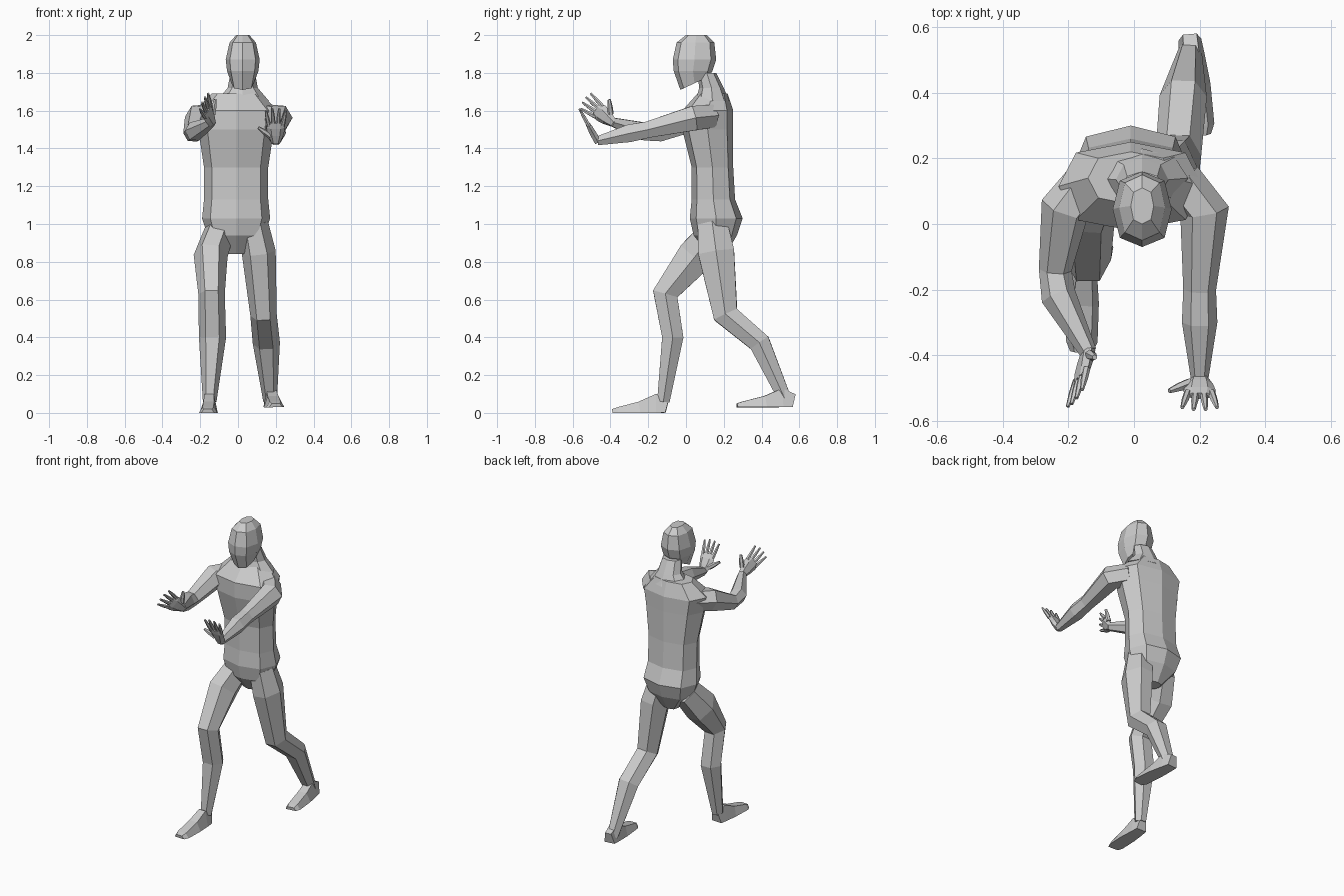
import bpy, bmesh, math
from mathutils import Vector

if "Cube" in bpy.data.objects:
    bpy.data.objects.remove(bpy.data.objects["Cube"])

grey = bpy.data.materials.new("matte grey")
grey.use_nodes = True
colour = (.6, .6, .6, 1)
grey.diffuse_color = colour
grey.node_tree.nodes["Principled BSDF"].inputs["Base Color"].default_value = colour


def polygon(sides, power=1):
    """Unit cross-section; a power under one makes it boxier."""
    def shape(value):
        return math.copysign(abs(value) ** power, value)
    angles = [math.tau * k / sides for k in range(sides)]
    return [(shape(math.cos(angle)), shape(math.sin(angle))) for angle in angles]


def skin(name, rings):
    """Join equal-length rings of points into a closed, flat-shaded mesh."""
    bm = bmesh.new()
    loops = [[bm.verts.new(point) for point in ring] for ring in rings]
    for lower, upper in zip(loops, loops[1:]):
        for i in range(len(lower)):
            bm.faces.new((lower[i - 1], lower[i], upper[i], upper[i - 1]))
    bm.faces.new(loops[0])
    bm.faces.new(loops[-1])
    bmesh.ops.recalc_face_normals(bm, faces=bm.faces)
    mesh = bpy.data.meshes.new(name)
    bm.to_mesh(mesh)
    bm.free()
    mesh.materials.append(grey)
    bpy.context.collection.objects.link(bpy.data.objects.new(name, mesh))


def stack(name, section, centre_x, levels, tilt=0):
    """Slices: height, half width, front y and back y; tilt lifts the back of the lowest."""
    rings = []
    for k, (height, width, front, back) in enumerate(levels):
        middle, depth = (front + back) / 2, (back - front) / 2
        lift = 0 if k else tilt
        rings.append([(centre_x + width * u, middle + depth * v, height + lift * (v + 1) / 2)
                      for u, v in section])
    skin(name, rings)


def limb(name, points, widths, depths=None, side=(1, 0, 0), section=polygon(6)):
    """Slices square to a path, with a half width and half depth at each point."""
    points = [Vector(point) for point in points]
    rings = []
    for i, (point, width, depth) in enumerate(zip(points, widths, depths or widths)):
        before, after = points[max(i - 1, 0)], points[min(i + 1, len(points) - 1)]
        tangent = (after - before).normalized()
        across = Vector(side)
        across = (across - tangent * across.dot(tangent)).normalized()
        up = across.cross(tangent)
        rings.append([point + across * width * u + up * depth * v for u, v in section])
    skin(name, rings)


def hand(prefix, wrist, along, thumb_side):
    """Palm, four fanned fingers and a thumb."""
    wrist, along, across = Vector(wrist), Vector(along).normalized(), Vector(thumb_side)
    across = (across - along * across.dot(along)).normalized()

    def digit(name, base, aim, length, radius, side):
        tip = base + aim.normalized() * length
        limb(f"{prefix}_{name}", [base, base.lerp(tip, .5), tip],
             [radius, radius * .9, radius / 2], side=side)

    palm = [wrist + along * reach for reach in (-.01, .04, .08, .11)]
    limb(prefix + "_palm", palm, (.024, .042, .05, .042), (.02, .02, .017, .012), across)
    for k, finger in enumerate(("index", "middle", "ring", "little")):
        offset = 1.5 - k
        base = wrist + along * .09 + across * offset * .024
        digit(finger + "_finger", base, along + across * offset * .12,
              .11 - .01 * abs(offset), .012, across)
    base = wrist + along * .03 + across * .03
    digit("thumb", base, along * .8 + across, .08, .016, across.cross(along))


def foot(prefix, heel, toe):
    """Wedge-shaped foot, high at the ankle and thin at the toes."""
    heel, toe = Vector(heel), Vector(toe)
    heights = (.035, .05, .03, .015, .01)
    path = [heel.lerp(toe, along) + Vector((0, 0, height))
            for along, height in zip((0, .2, .5, .9, 1), heights)]
    sole = [(-1, -1), (1, -1), (.6, 1), (-.6, 1)]
    limb(prefix + "_foot", path, (.035, .04, .048, .048, .035), heights, (-1, 0, 0), sole)


# Trunk, neck and head
stack("torso", polygon(8, .8), -.01, [
    (.84, .05, .12, .21), (.94, .15, .04, .27), (1.03, .18, .02, .3), (1.13, .17, .03, .26),
    (1.3, .17, .03, .25), (1.5, .2, -.02, .25), (1.6, .22, -.02, .25), (1.69, .13, .06, .22)])
stack("neck", polygon(8), .025, [
    (1.65, .14, .05, .23), (1.72, .08, .07, .2), (1.8, .065, .06, .16)])
stack("head", polygon(8, .8), .025, [
    (1.71, .06, -.03, .12), (1.81, .083, -.065, .14), (1.87, .09, -.07, .16),
    (1.96, .07, -.05, .15), (2, .035, 0, .11)], tilt=.07)

# Arms: chest, shoulder, above the elbow, elbow, wrist
arm_widths = (.07, .075, .05, .054, .027)
left_wrist, right_wrist = (.2, -.47, 1.44), (-.14, -.39, 1.54)
limb("left_arm", [(.14, .13, 1.57), (.215, .04, 1.56), (.2, -.2, 1.5),
                  (.2, -.3, 1.48), left_wrist], arm_widths)
limb("right_arm", [(-.14, .13, 1.57), (-.21, .05, 1.56), (-.24, -.14, 1.48),
                   (-.23, -.22, 1.49), right_wrist], arm_widths)
hand("left", left_wrist, (0, -1, 1.8), (-1, 0, 0))
hand("right", right_wrist, (-.2, -.7, .55), (.4, .5, .7))

# Legs: hip, thigh, knee, calf, ankle
leg_widths, leg_depths = (.08, .09, .07, .072, .036), (.09, .11, .077, .065, .038)
limb("right_leg", [(-.1, .15, .96), (-.145, .05, .83), (-.14, -.11, .63),
                   (-.135, -.07, .4), (-.15, -.12, .06)], leg_widths, leg_depths)
limb("left_leg", [(.08, .14, 1), (.11, .16, .85), (.135, .21, .52),
                  (.15, .39, .37), (.17, .53, .06)], leg_widths, leg_depths)
foot("right", (-.15, -.1, 0), (-.16, -.39, 0))
foot("left", (.17, .57, .03), (.2, .27, .03))
